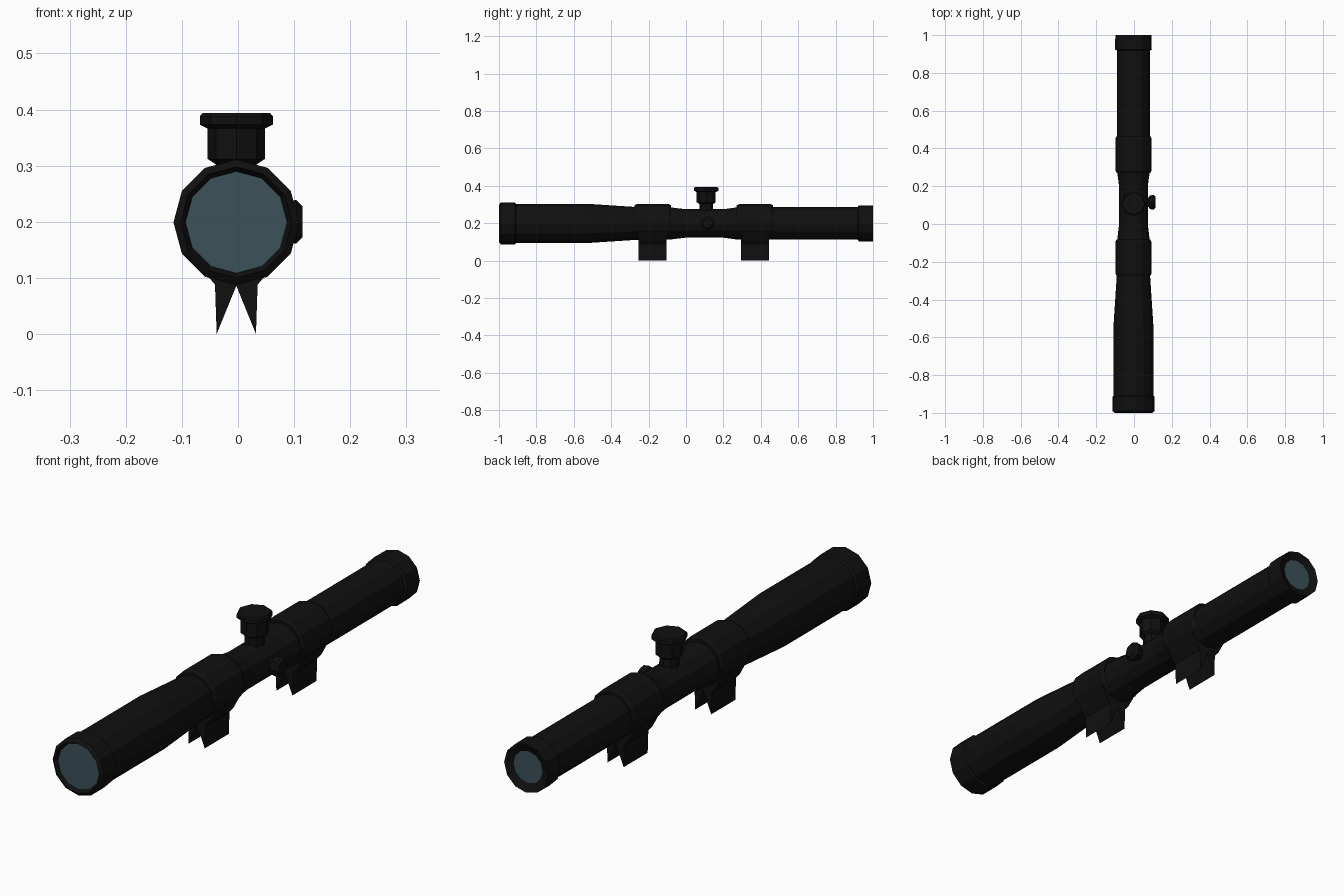
import bpy, bmesh, math
from mathutils import Matrix, Vector

if "Cube" in bpy.data.objects:
    bpy.data.objects.remove(bpy.data.objects["Cube"])


def material(name, rgb):
    m = bpy.data.materials.new(name)
    m.diffuse_color = (*rgb, 1)
    m.use_nodes = True
    m.node_tree.nodes["Principled BSDF"].inputs["Base Color"].default_value = m.diffuse_color
    return m


BLACK = material("matte black", (0.005, 0.005, 0.005))
GLASS = material("blue grey glass", (0.045, 0.085, 0.10))
CX, CZ = -0.003, 0.199      # optical axis


def finish(name, bm, mat):
    bmesh.ops.recalc_face_normals(bm, faces=bm.faces)
    me = bpy.data.meshes.new(name)
    bm.to_mesh(me)
    bm.free()
    me.materials.append(mat)
    ob = bpy.data.objects.new(name, me)
    bpy.context.collection.objects.link(ob)
    return ob


def lathe(name, profile, origin, axis, sides, mat, caps=True):
    """Revolve (distance along axis, radius) pairs into a faceted solid."""
    ax = Vector(axis)
    u = Vector((0, 0, 1)) if abs(ax.z) < 0.5 else Vector((1, 0, 0))
    v = ax.cross(u)
    bm = bmesh.new()
    rings = []
    for d, r in profile:
        ring = []
        for i in range(sides):
            a = 2 * math.pi * i / sides
            ring.append(bm.verts.new(Vector(origin) + ax * d
                                     + (u * math.cos(a) + v * math.sin(a)) * r))
        rings.append(ring)
    for a, b in zip(rings, rings[1:]):
        for i in range(sides):
            j = (i + 1) % sides
            bm.faces.new((a[i], a[j], b[j], b[i]))
    if caps:
        bm.faces.new(rings[0])
        bm.faces.new(rings[-1])
    return finish(name, bm, mat)


def extrude_y(name, outline, y0, y1, mat):
    bm = bmesh.new()
    front = [bm.verts.new((x, y0, z)) for x, z in outline]
    back = [bm.verts.new((x, y1, z)) for x, z in outline]
    n = len(outline)
    for i in range(n):
        j = (i + 1) % n
        bm.faces.new((front[i], front[j], back[j], back[i]))
    bm.faces.new(front)
    bm.faces.new(back)
    return finish(name, bm, mat)


# Main tube with both end collars and their recessed lips
lathe("scope_tube", [
    (-0.985, 0.090), (-1.0, 0.099), (-0.99, 0.112), (-0.915, 0.112), (-0.908, 0.105),
    (-0.53, 0.105), (-0.27, 0.088), (-0.085, 0.086), (0.0, 0.076), (0.20, 0.076),
    (0.28, 0.087), (0.918, 0.087), (0.924, 0.097), (1.0, 0.096), (0.985, 0.062),
], (CX, 0, CZ), (0, 1, 0), 12, BLACK, caps=False)

# Lenses at both ends
lathe("front_lens", [(-0.987, 0.0905), (-0.980, 0.0905)], (CX, 0, CZ), (0, 1, 0), 12, GLASS)
lathe("rear_lens", [(0.980, 0.0635), (0.987, 0.0635)], (CX, 0, CZ), (0, 1, 0), 12, GLASS)

# Clamp rings and their forked feet
half = [(0.035, 0.003), (0.038, 0.088), (0.055, 0.108), (0.080, 0.155)]
foot = ([(CX, 0.086)] + [(CX + x, z) for x, z in half]
        + [(CX - x, z) for x, z in reversed(half)])
foot = [(x, 0.0 if z == 0.003 else z) for x, z in foot]
for label, y in (("front", -0.178), ("rear", 0.368)):
    lathe(label + "_clamp_ring", [(-0.097, 0.089), (-0.085, 0.095), (0.085, 0.095),
                                  (0.097, 0.089)],
          (CX, y, 0.207), (0, 1, 0), 12, BLACK)
    extrude_y(label + "_mount_foot", foot, y - 0.075, y + 0.075, BLACK)

# Elevation knob on top
lathe("top_knob", [(0.24, 0.038), (0.302, 0.036), (0.312, 0.051), (0.366, 0.051),
                   (0.373, 0.065), (0.388, 0.065), (0.394, 0.060)],
      (CX, 0.108, 0), (0, 0, 1), 8, BLACK)

# Windage knob on the right side
lathe("side_knob", [(0.05, 0.024), (0.078, 0.024), (0.084, 0.036), (0.104, 0.039),
                    (0.115, 0.028)],
      (0, 0.115, 0.2), (1, 0, 0), 8, BLACK)
